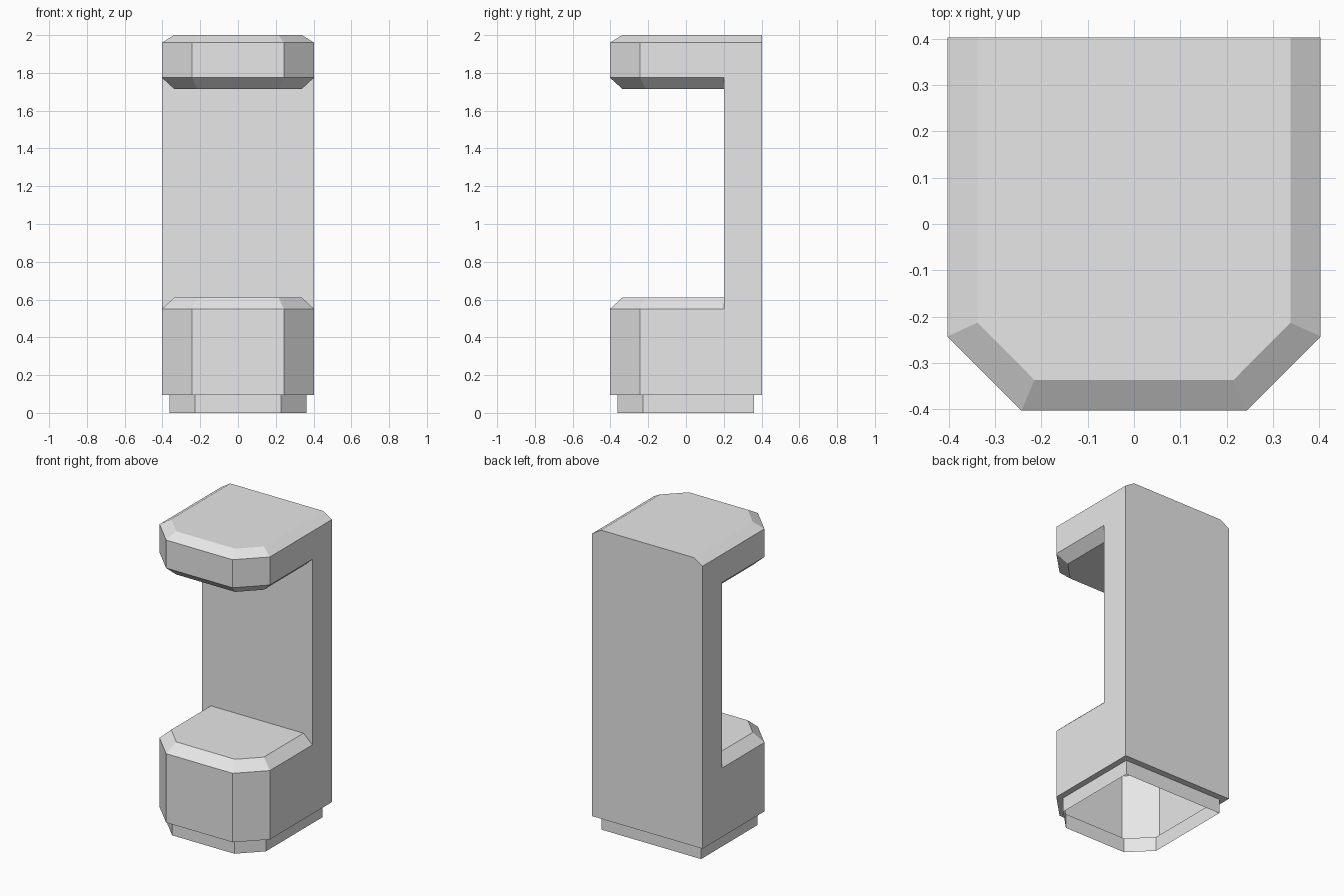
import bpy
import bmesh

if "Cube" in bpy.data.objects:
    bpy.data.objects.remove(bpy.data.objects["Cube"])

grey = bpy.data.materials.new("light grey")
grey.diffuse_color = (0.8, 0.8, 0.8, 1)
grey.use_nodes = True
grey.node_tree.nodes["Principled BSDF"].inputs["Base Color"].default_value = grey.diffuse_color

W, SLOT = 0.403, 0.2                      # half width, front of the column
Z0, Z1, Z2 = 0.095, 0.55, 0.61            # lower block: bottom, chamfer, top
Z3, Z4, Z5, Z6 = 1.715, 1.775, 1.96, 2.0  # head: bottom, chamfers, top


def arc(half, front_x, side_y, front_y, back_y):
    """Outline with cut front corners, from back left round the front to back right."""
    left = [(-half, back_y), (-half, side_y), (-front_x, front_y)]
    return left + [(-x, y) for x, y in reversed(left)]


def body(back_y):
    return arc(W, 0.243, -0.243, -W, back_y)


def inset(back_y):
    return arc(0.338, 0.215, -0.213, -0.337, back_y)


def loft(name, levels, closed=False, cap_bottom=False, cap_top=False, extra=None):
    """Skin a list of (outline, z) levels, with optional caps and one extra face."""
    bm = bmesh.new()
    rings = [[bm.verts.new((x, y, z)) for x, y in pts] for pts, z in levels]
    for a, b in zip(rings, rings[1:]):
        n = len(a)
        for i in range(n if closed else n - 1):
            j = (i + 1) % n
            bm.faces.new((a[i], a[j], b[j], b[i]))
    if cap_bottom:
        bm.faces.new(rings[0][::-1])
    if cap_top:
        bm.faces.new(rings[-1])
    if extra:
        bm.faces.new([bm.verts.new(p) for p in extra])
    mesh = bpy.data.meshes.new(name)
    bm.to_mesh(mesh)
    bm.free()
    mesh.materials.append(grey)
    obj = bpy.data.objects.new(name, mesh)
    bpy.context.collection.objects.link(obj)


# Open-bottomed plinth with the ledge under the body
plinth = arc(0.363, 0.227, -0.227, -0.363, 0.361)
loft("plinth", [(plinth, 0), (plinth, Z0), (body(W), Z0)], closed=True)

# Lower block with chamfered top
loft("lower_block", [(body(SLOT), Z0), (body(SLOT), Z1), (inset(SLOT), Z2)], cap_top=True)

# Overhanging head, chamfered above and below
loft("head", [(inset(SLOT), Z3), (body(SLOT), Z4), (body(SLOT), Z5), (inset(SLOT), Z6)],
     cap_bottom=True, cap_top=True)


# Back column, whose front wall follows the chamfers of the block and head
def back(half):
    return [(half, SLOT), (half, W), (-half, W), (-half, SLOT)]


wall = [(-W, Z1), (-0.338, Z2), (0.338, Z2), (W, Z1),
        (W, Z4), (0.338, Z3), (-0.338, Z3), (-W, Z4)]
loft("column", [(back(W), Z0), (back(W), Z5), (back(0.338), Z6)], cap_top=True,
     extra=[(x, SLOT, z) for x, z in wall])
